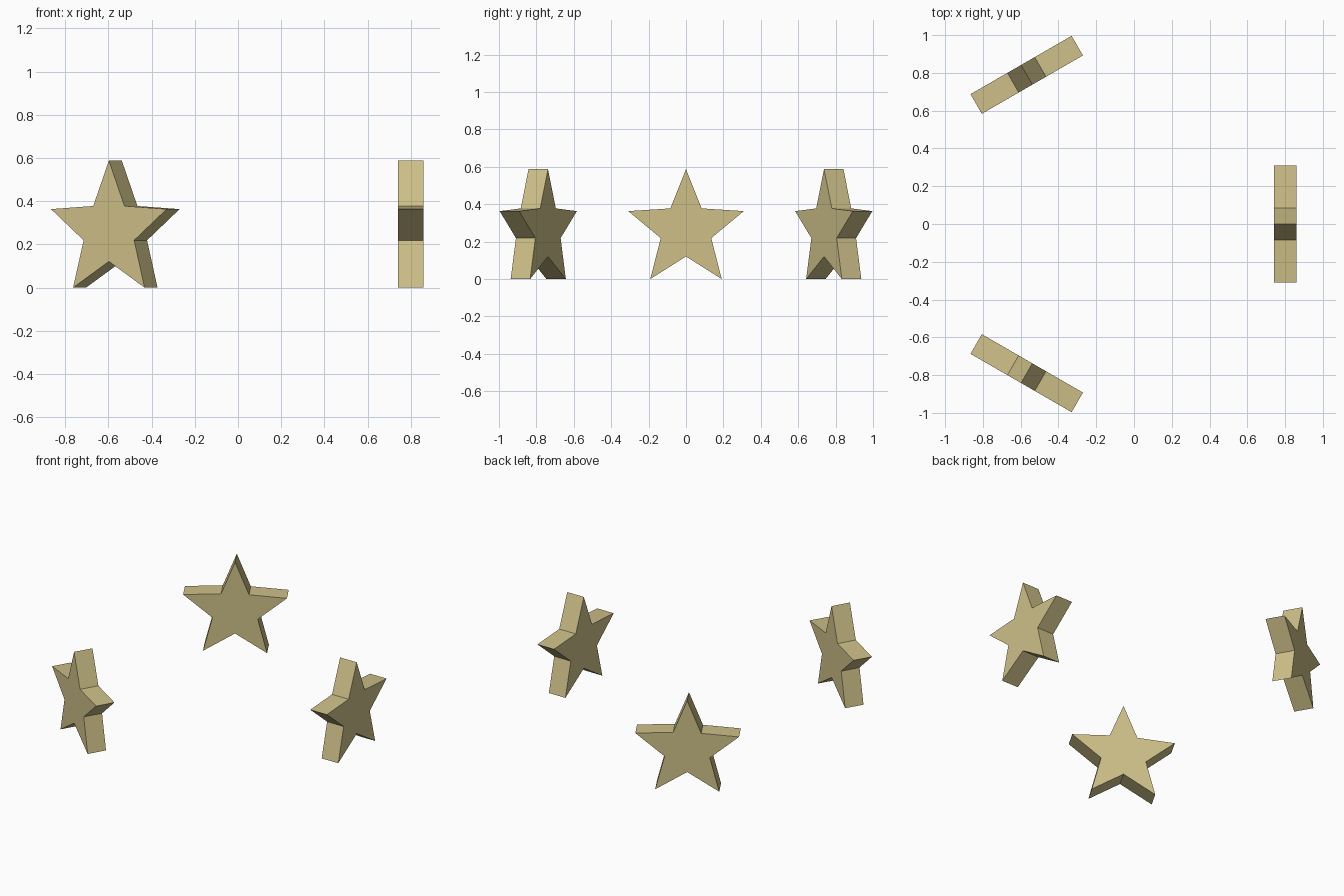
import bpy, bmesh
from math import sin, cos, pi, radians

cube = bpy.data.objects.get("Cube")
if cube:
    bpy.data.objects.remove(cube, do_unlink=True)

OUTER, INNER = 0.325, 0.142      # star tip and notch radii
THICK = 0.12
RING, RING_X = 0.912, -0.112     # ring radius and centre offset
MID_Z = OUTER * cos(radians(36))

gold = bpy.data.materials.new("pale_gold")
gold.use_nodes = True
colour = (0.62, 0.53, 0.25, 1)
gold.diffuse_color = colour
gold.node_tree.nodes["Principled BSDF"].inputs["Base Color"].default_value = colour


def star_mesh():
    """Upright five-pointed star, thin along x and extruded from one outline."""
    bm = bmesh.new()
    outline = []
    for i in range(10):
        r = INNER if i % 2 else OUTER
        a = i * pi / 5
        outline.append(bm.verts.new((-THICK / 2, r * sin(a), r * cos(a))))
    face = bm.faces.new(outline)
    ext = bmesh.ops.extrude_face_region(bm, geom=[face])
    moved = [v for v in ext["geom"] if isinstance(v, bmesh.types.BMVert)]
    bmesh.ops.translate(bm, verts=moved, vec=(THICK, 0, 0))
    bmesh.ops.recalc_face_normals(bm, faces=bm.faces)
    mesh = bpy.data.meshes.new("star")
    bm.to_mesh(mesh)
    bm.free()
    mesh.materials.append(gold)
    return mesh


# Three stars facing outward around a ring
mesh = star_mesh()
for name, degrees in (("left_star", 0), ("back_star", 120), ("front_star", 240)):
    a = radians(degrees)
    star = bpy.data.objects.new(name, mesh)
    star.location = (RING_X + RING * cos(a), RING * sin(a), MID_Z)
    star.rotation_euler.z = a
    bpy.context.collection.objects.link(star)
